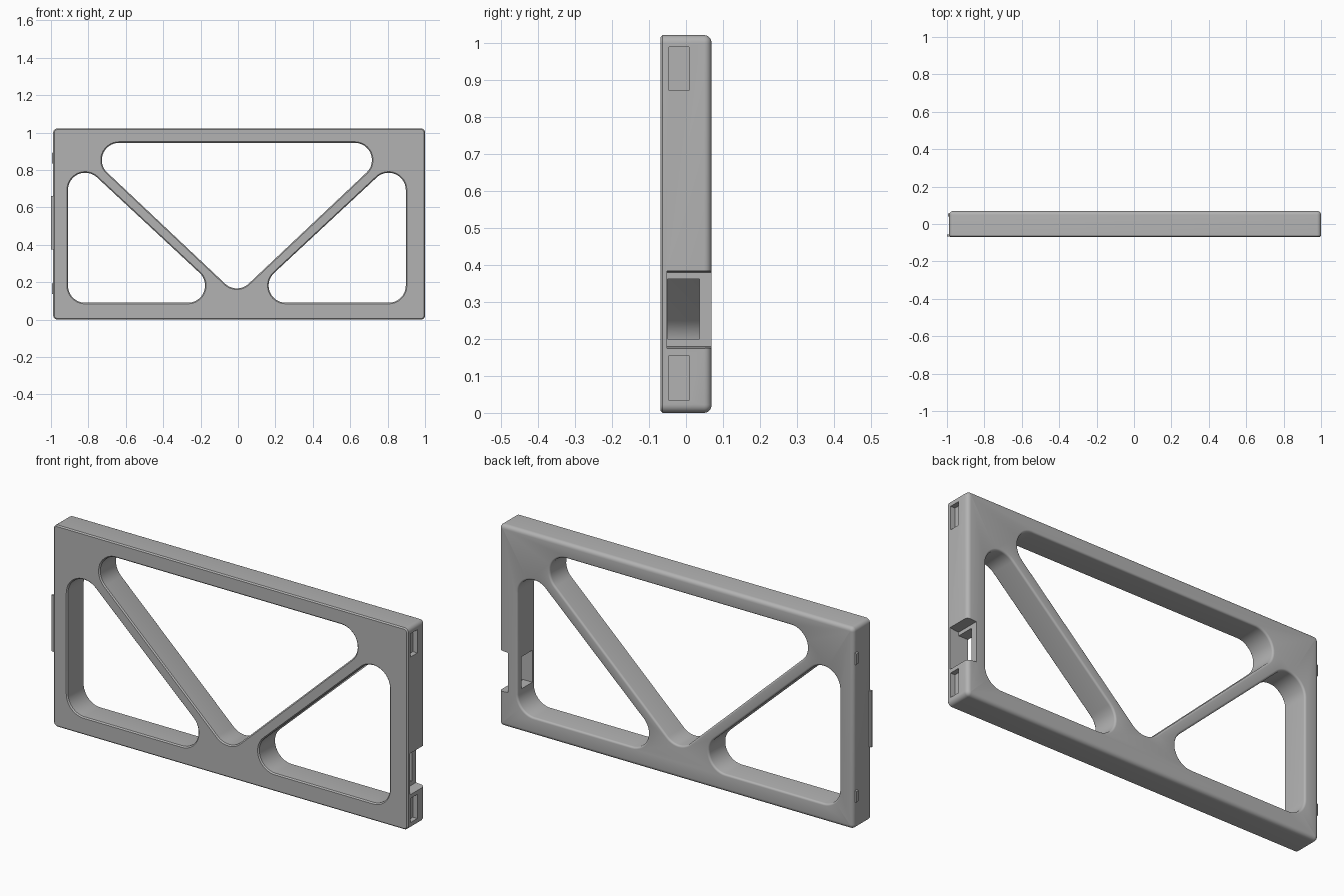
import bpy, bmesh, math
from mathutils import Vector

cube = bpy.data.objects.get("Cube")
if cube:
    bpy.data.objects.remove(cube, do_unlink=True)

grey = bpy.data.materials.new("grey plastic")
grey.use_nodes = True
grey.diffuse_color = (0.45, 0.45, 0.45, 1)
grey.node_tree.nodes["Principled BSDF"].inputs["Base Color"].default_value = (0.45, 0.45, 0.45, 1)

FRONT, BACK = -0.069, 0.069
MID = -0.006          # centre line of the openings
R = 0.092             # corner radius of the openings


def make_object(name, bm):
    bmesh.ops.recalc_face_normals(bm, faces=bm.faces)
    mesh = bpy.data.meshes.new(name)
    bm.to_mesh(mesh)
    bm.free()
    mesh.materials.append(grey)
    obj = bpy.data.objects.new(name, mesh)
    bpy.context.collection.objects.link(obj)
    return obj


def box(name, x, y, z, flare=0.0):
    """Box from ranges; flare widens the +x end in z."""
    bm = bmesh.new()
    bmesh.ops.create_cube(bm, size=1)
    for v in bm.verts:
        px, py, pz = v.co
        extra = math.copysign(flare, pz) if px > 0 else 0
        v.co = (x[px > 0], y[py > 0], z[pz > 0] + extra)
    return make_object(name, bm)


def rounded_loop(centres, radius, steps):
    """Outline around counter-clockwise corner centres."""
    pts = []
    n = len(centres)
    for i, c in enumerate(centres):
        before = Vector(c) - Vector(centres[i - 1])
        after = Vector(centres[(i + 1) % n]) - Vector(c)
        a0 = math.atan2(before.y, before.x) - math.pi / 2
        turn = (math.atan2(after.y, after.x) - math.pi / 2 - a0) % math.tau
        for k in range(steps + 1):
            a = a0 + turn * k / steps
            pts.append((c[0] + radius * math.cos(a), c[1] + radius * math.sin(a)))
    return pts


def edge_profile(front, back, segments=5):
    """(y, inset) pairs: small chamfer in front, round edge at the back."""
    prof = [(FRONT, front), (FRONT + front, 0)]
    for k in range(segments + 1):
        a = math.pi / 2 * k / segments
        prof.append((BACK - back + back * math.sin(a), back * (1 - math.cos(a))))
    return prof


def add_wall(bm, centres, radius, profile, sign, steps):
    """Loft one outline through the thickness; return its end edges."""
    rings = []
    for y, inset in profile:
        loop = rounded_loop(centres, radius - sign * inset, steps)
        rings.append([bm.verts.new((px, y, pz)) for px, pz in loop])
    n = len(rings[0])
    for a, b in zip(rings, rings[1:]):
        for i in range(n):
            j = (i + 1) % n
            bm.faces.new((a[i], a[j], b[j], b[i]))
    return [[bm.edges.get((r[i], r[(i + 1) % n])) for i in range(n)]
            for r in (rings[0], rings[-1])]


# Frame plate with three rounded openings
bm = bmesh.new()
c = 0.022
outer = [(-0.988 + c, c), (1 - c, c), (1 - c, 1.022 - c), (-0.988 + c, 1.022 - c)]
top_opening = [(MID, 0.259), (MID + 0.63, 0.853), (MID - 0.63, 0.853)]
left_opening = [(MID + 0.262, 0.182), (MID + 0.811, 0.182), (MID + 0.811, 0.693)]
right_opening = [(2 * MID - x, z) for x, z in reversed(left_opening)]

ends = [add_wall(bm, outer, c, edge_profile(0.006, 0.02), 1, 6)]
for opening in (top_opening, left_opening, right_opening):
    ends.append(add_wall(bm, opening, R, edge_profile(0.006, 0.01, 4), -1, 16))
for side in (0, 1):
    bmesh.ops.triangle_fill(bm, use_beauty=True, use_dissolve=False,
                            edges=[e for wall in ends for e in wall[side]])
frame = make_object("frame", bm)

# Latch notch, its window and two magnet pockets on the left end
cutters = [
    box("notch_cutter", (0.95, 1.01), (-0.051, 0.1), (0.179, 0.380), 0.005),
    box("window_cutter", (0.85, 0.97), (-0.0505, 0.036), (0.2, 0.362)),
    box("lower_pocket_cutter", (0.975, 1.05), (-0.046, 0.008), (0.033, 0.155)),
    box("upper_pocket_cutter", (0.975, 1.05), (-0.046, 0.008), (0.872, 0.99)),
]
for cutter in cutters:
    cutter.hide_render = True
    mod = frame.modifiers.new(cutter.name, 'BOOLEAN')
    mod.operation = 'DIFFERENCE'
    mod.solver = 'EXACT'
    mod.object = cutter

# Bake the cuts, then drop the cutters
bpy.context.view_layer.update()
evaluated = frame.evaluated_get(bpy.context.evaluated_depsgraph_get())
frame.modifiers.clear
baked = bpy.data.meshes.new_from_object(evaluated)
frame.modifiers.clear()
frame.data = baked
for cutter in cutters:
    bpy.data.objects.remove(cutter, do_unlink=True)

bpy.ops.object.select_all(action='DESELECT')
frame.select_set(True)
bpy.context.view_layer.objects.active = frame
bpy.ops.object.shade_smooth_by_angle(angle=math.radians(30))

# Locating tab and two snap bumps on the right end
box("locating_tab", (-1, -0.98), (-0.067, -0.055), (0.375, 0.66))
for name, z in (("lower_bump", 0.165), ("upper_bump", 0.863)):
    bump = box(name, (-0.995, -0.98), (0.04, 0.056), (z - 0.035, z + 0.035))
    # Taper the bump toward its tip
    for v in bump.data.vertices:
        if v.co.x < -0.99:
            v.co.z += 0.008 if v.co.z < z else -0.008
